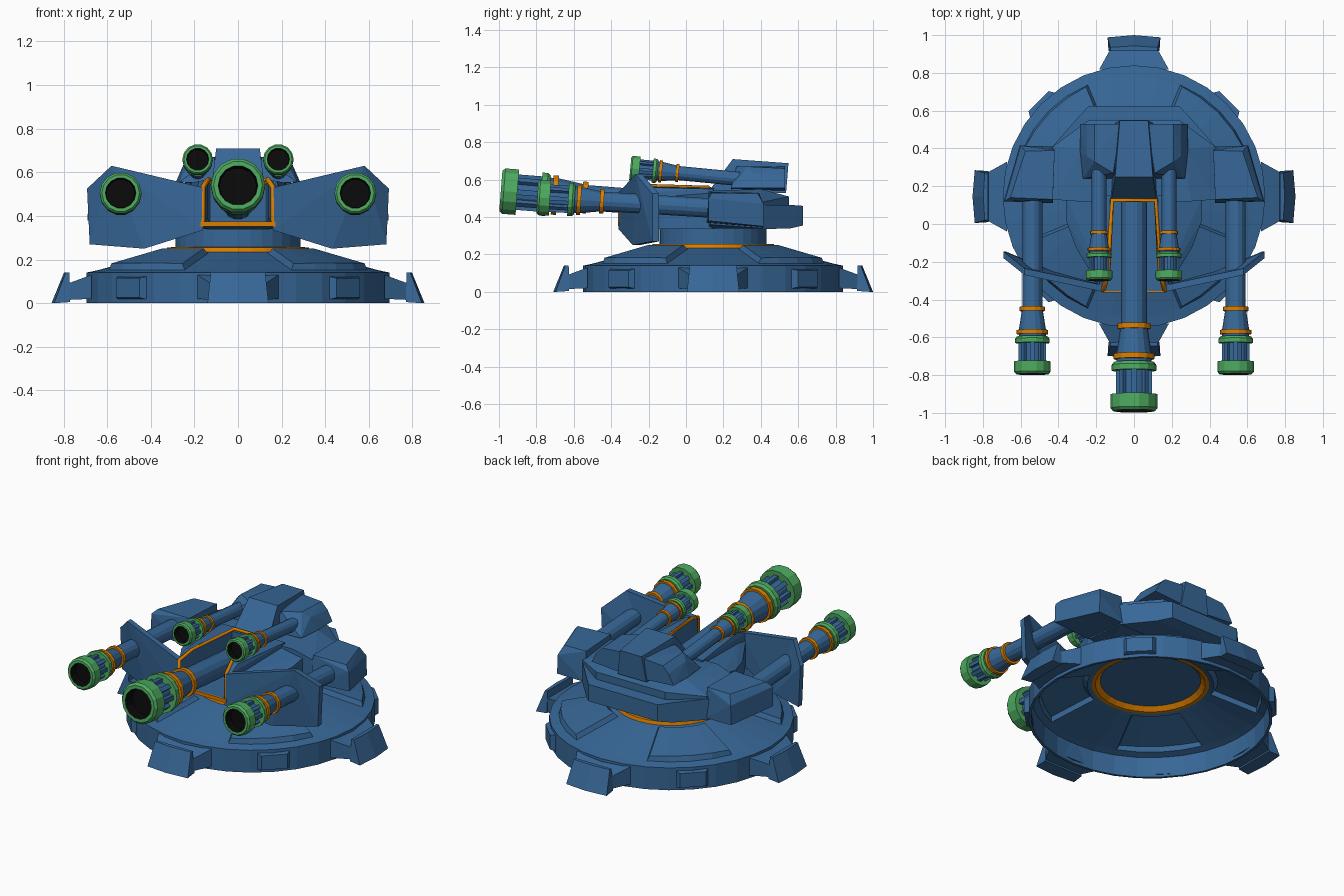
import bpy, bmesh, math
from mathutils import Matrix, Vector

if "Cube" in bpy.data.objects:
    bpy.data.objects.remove(bpy.data.objects["Cube"])

CY = 0.145  # centre of the round base


def material(name, rgb):
    m = bpy.data.materials.new(name)
    m.diffuse_color = (*rgb, 1)
    m.use_nodes = True
    m.node_tree.nodes["Principled BSDF"].inputs["Base Color"].default_value = m.diffuse_color
    return m


MATS = [material("hull blue", (0.038, 0.136, 0.31)),
        material("muzzle green", (0.075, 0.4, 0.115)),
        material("trim orange", (0.7, 0.21, 0.0)),
        material("bore black", (0.003, 0.003, 0.003))]
B, G, O, K = range(4)


def finish(name, bm):
    bmesh.ops.recalc_face_normals(bm, faces=bm.faces)
    me = bpy.data.meshes.new(name)
    bm.to_mesh(me)
    bm.free()
    for m in MATS:
        me.materials.append(m)
    ob = bpy.data.objects.new(name, me)
    bpy.context.collection.objects.link(ob)
    return ob


def solid(name, pts, mirror=False, matrix=Matrix(), mat=B):
    """Faceted convex block through the given corner points."""
    for s in ((1, -1) if mirror else (1,)):
        bm = bmesh.new()
        for p in pts:
            bm.verts.new(matrix @ Vector((p[0] * s, p[1], p[2])))
        bmesh.ops.convex_hull(bm, input=bm.verts)
        junk = [v for v in bm.verts if not v.link_faces]
        bmesh.ops.delete(bm, geom=junk, context='VERTS')
        bmesh.ops.dissolve_limit(bm, angle_limit=0.03, verts=bm.verts, edges=bm.edges)
        for f in bm.faces:
            f.material_index = mat
        finish(name + ("_left" if s < 0 else "_right" if mirror else ""), bm)


def both(pts):
    return pts + [(-x, y, z) for x, y, z in pts]


def lathe(bm, prof, segs, closed=False):
    """Profile of (radius, z, material of the band that follows)."""
    rings = [[bm.verts.new((r * math.cos(2 * math.pi * i / segs),
                            r * math.sin(2 * math.pi * i / segs), z))
              for i in range(segs)] for r, z, _ in prof]
    n = len(prof)
    for k in range(n if closed else n - 1):
        a, b = rings[k], rings[(k + 1) % n]
        for i in range(segs):
            j = (i + 1) % segs
            bm.faces.new((a[i], a[j], b[j], b[i])).material_index = prof[k][2]
    bmesh.ops.remove_doubles(bm, verts=bm.verts, dist=1e-5)
    bmesh.ops.recalc_face_normals(bm, faces=bm.faces)


# Base: thin hollow shell with four raised diagonal panels
bm = bmesh.new()
lathe(bm, [(0.695, 0, B), (0.695, 0.14, B), (0.64, 0.152, B), (0.36, 0.228, B),
           (0.31, 0.241, B), (0.31, 0.228, B), (0.36, 0.213, B), (0.635, 0.138, B),
           (0.675, 0.125, B), (0.68, 0, B)], 32, True)
for up, depth in ((1, 0.028), (-1, -0.026)):
    faces = []
    for f in bm.faces:
        c = f.calc_center_median()
        ang = math.degrees(math.atan2(c.y, c.x)) % 90
        if 0.45 < c.xy.length < 0.54 and f.normal.z * up > 0.3 and 22 < ang < 68:
            faces.append(f)
    bmesh.ops.inset_region(bm, faces=faces, thickness=0.018, depth=depth)
bm.transform(Matrix.Translation((0, CY, 0)))
finish("base_shell", bm)

# Feet and rim blocks around the base
for i in range(8):
    M = Matrix.Translation((0, CY, 0)) @ Matrix.Rotation(math.radians(45 * i), 4, 'Z')
    if i % 2 == 0:
        solid("foot_bracket", [(x, s * w, z) for s in (1, -1) for x, w, z in
              ((0.672, 0.185, 0.02), (0.672, 0.185, 0.13), (0.78, 0.125, 0.015), (0.78, 0.125, 0.09))],
              matrix=M)
        solid("foot_spade", [(x, s * w, z) for s in (1, -1) for x, w, z in
              ((0.77, 0.135, 0.005), (0.843, 0.14, 0), (0.79, 0.125, 0.14), (0.772, 0.125, 0.14))]
              + [(0.855, 0, 0), (0.798, 0, 0.14)], matrix=M)
    else:
        solid("rim_block", [(x, s * w, z) for s in (1, -1) for x, w, z in
              ((0.672, 0.10, 0.015), (0.672, 0.10, 0.125), (0.715, 0.075, 0.025), (0.715, 0.075, 0.115))],
              matrix=M)

# Turntable neck and its orange ring
for name, prof, closed in (
        ("turret_neck", [(0, 0.24, B), (0.286, 0.24, B), (0.286, 0.34, B), (0, 0.34, B)], False),
        ("neck_ring", [(0.28, 0.25, O), (0.313, 0.217, O), (0.335, 0.217, O), (0.325, 0.256, O),
                       (0.28, 0.257, O)], True)):
    bm = bmesh.new()
    lathe(bm, prof, 32, closed)
    bm.transform(Matrix.Translation((0, CY, 0)))
    finish(name, bm)

# Turret hull: core, low rear section, side gun pods
solid("hull_core", both([(0.30, 0.12, 0.34), (0.44, 0.13, 0.36), (0.44, 0.13, 0.50), (0.30, 0.12, 0.54),
                         (0.24, 0.55, 0.51), (0.27, 0.40, 0.55), (0.43, 0.41, 0.48),
                         (0.43, 0.41, 0.34), (0.24, 0.55, 0.34)]))
solid("hull_rear", both([(0.44, 0.40, 0.335), (0.44, 0.40, 0.465), (0.30, 0.56, 0.465), (0.24, 0.625, 0.46),
                         (0.24, 0.625, 0.355), (0.30, 0.56, 0.34)]))
solid("gun_pod", [(0.43, 0.11, 0.37), (0.69, 0.12, 0.38), (0.685, 0.12, 0.50), (0.655, 0.14, 0.53),
                  (0.43, 0.13, 0.535), (0.42, 0.41, 0.345), (0.605, 0.415, 0.35),
                  (0.60, 0.415, 0.47), (0.575, 0.385, 0.525), (0.42, 0.39, 0.53)], True)

# Front deck and the cheeks beside the main gun slot
solid("front_deck", [(x, y, z) for x, y, z0, z1 in (
    (0.155, -0.32, 0.345, 0.5), (0.19, -0.32, 0.345, 0.48), (0.31, -0.12, 0.335, 0.47),
    (0.36, 0.02, 0.335, 0.48), (0.36, 0.14, 0.335, 0.5), (0.14, 0.14, 0.335, 0.545))
    for z in (z0, z1)], True)
solid("cheek", [(x, y, z) for x, y, z0, z1 in (
    (0.16, -0.345, 0.35, 0.53), (0.185, -0.33, 0.35, 0.53), (0.14, -0.26, 0.4, 0.565),
    (0.18, -0.26, 0.4, 0.56), (0.125, 0.15, 0.33, 0.555), (0.22, 0.15, 0.33, 0.55))
    for z in (z0, z1)], True)
solid("slot_floor", both([(0.165, -0.355, 0.35), (0.165, -0.355, 0.372),
                          (0.16, 0.15, 0.335), (0.16, 0.15, 0.372)]))

# Swept front shields, each with an inner and an outer plate
a, b, c = (0.16, -0.36, 0.335), (0.16, -0.36, 0.53), (0.58, -0.27, 0.63)
d, e, f = (0.43, -0.285, 0.25), (0.692, -0.18, 0.525), (0.68, -0.18, 0.27)
for name, plate in (("shield_inner", (a, b, c, d)), ("shield_outer", (d, c, e, f))):
    solid(name, [(x, y + t, z) for x, y, z in plate for t in (0, 0.035)], True)

# Orange trim around the main gun slot
cu = bpy.data.curves.new("slot_trim", 'CURVE')
cu.dimensions = '3D'
cu.bevel_depth = 0.013
cu.bevel_resolution = 0
half = [(0.115, 0.125, 0.555), (0.138, -0.26, 0.566), (0.162, -0.35, 0.53), (0.162, -0.35, 0.36)]
path = list(reversed(half)) + [(-x, y, z) for x, y, z in half]
sp = cu.splines.new('POLY')
sp.points.add(len(path) - 1)
for p, co in zip(sp.points, path):
    p.co = (*co, 1)
cu.use_fill_caps = True
cu.materials.append(MATS[O])
bpy.context.collection.objects.link(bpy.data.objects.new("slot_trim", cu))
solid("slot_sill_trim", both([(0.172, y, z) for y in (-0.363, -0.354) for z in (0.352, 0.374)]), mat=O)

# Upper housing: central ridge with a gun lobe on either side
solid("housing_ridge", both([(0.12, 0.13, 0.55), (0.10, 0.25, 0.71), (0.075, 0.548, 0.688),
                             (0.10, 0.535, 0.53), (0.12, 0.15, 0.53)]))
solid("housing_lobe", [(0.08, 0.24, 0.55), (0.27, 0.24, 0.555), (0.11, 0.27, 0.67), (0.21, 0.33, 0.67),
                       (0.25, 0.36, 0.635), (0.285, 0.38, 0.555), (0.285, 0.53, 0.555),
                       (0.25, 0.53, 0.62), (0.21, 0.53, 0.66), (0.07, 0.53, 0.67), (0.07, 0.53, 0.54)], True)


# Guns share one profile, scaled and tilted slightly upward
def gun(name, tip, scale, tilt, length):
    bm = bmesh.new()
    lathe(bm, [(0, 0.05, K), (0.066, 0.05, K), (0.07, 0, G), (0.086, 0, G), (0.096, 0.012, G),
               (0.096, 0.068, G), (0.058, 0.068, B), (0.058, 0.165, G), (0.091, 0.165, G),
               (0.091, 0.188, G), (0.082, 0.2, G), (0.072, 0.2, B), (0.072, 0.212, O),
               (0.083, 0.212, O), (0.083, 0.234, O), (0.072, 0.234, B), (0.056, 0.335, O),
               (0.067, 0.335, O), (0.067, 0.357, O), (0.053, 0.357, B), (0.053, length, B),
               (0, length, B)], 14)
    for i in range(8):  # ribs between muzzle and flange
        bmesh.ops.create_cube(bm, size=1, matrix=Matrix.Rotation(math.pi * i / 4, 4, 'Z')
                              @ Matrix.Translation((0.062, 0, 0.117))
                              @ Matrix.Diagonal((0.022, 0.022, 0.106, 1)))
    bm.transform(Matrix.Translation(tip) @ Matrix.Rotation(-math.radians(90 + tilt), 4, 'X')
                 @ Matrix.Scale(scale, 4))
    finish(name, bm)


gun("main_gun", (0, -0.99, 0.54), 1.3, 4.5, 0.88)
for s, side in ((1, "right"), (-1, "left")):
    gun("side_gun_" + side, (s * 0.538, -0.795, 0.505), 1.0, 3.5, 0.95)
    gun("upper_gun_" + side, (s * 0.185, -0.298, 0.66), 0.73, 5.5, 0.9)
